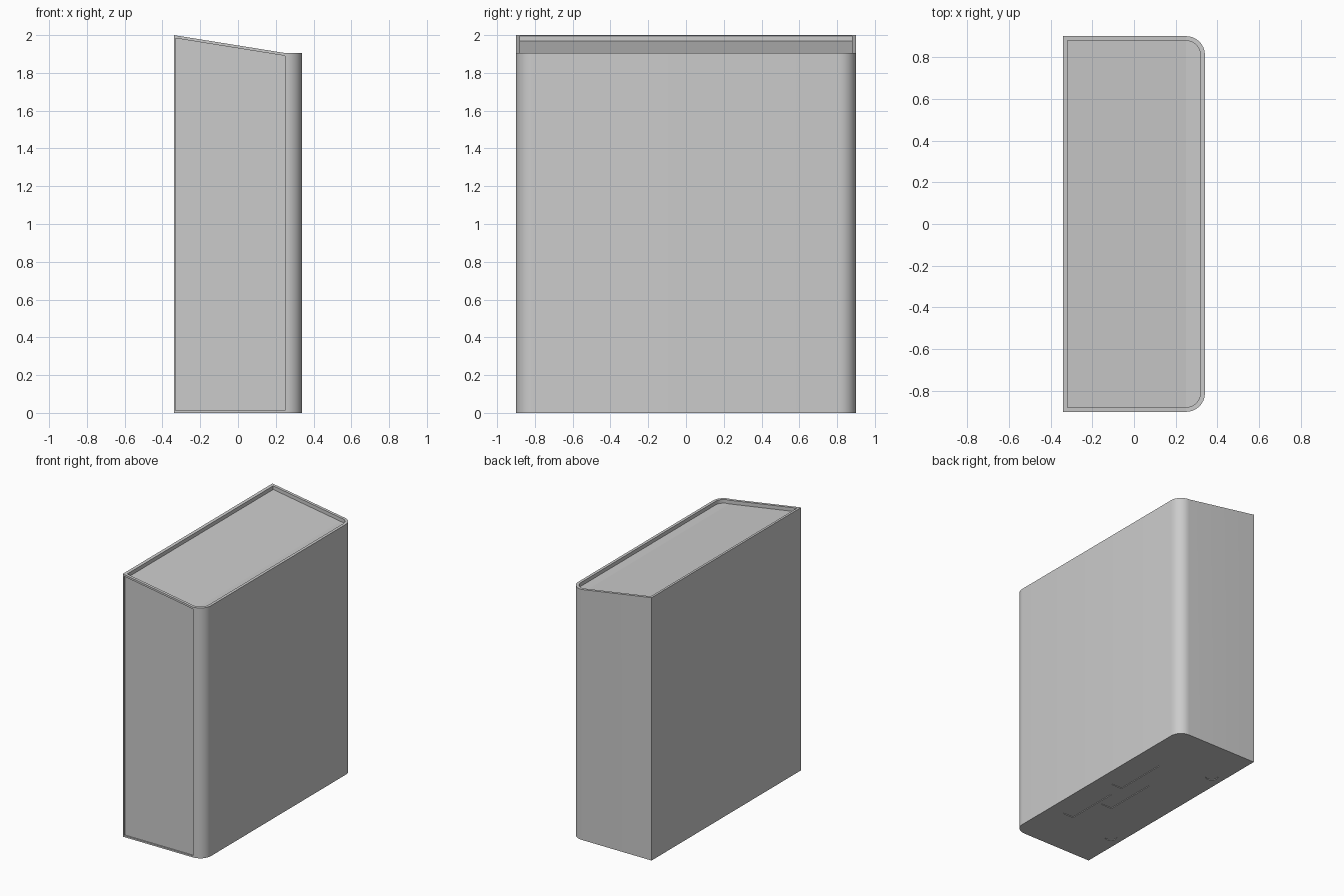
import bpy, bmesh, math

if "Cube" in bpy.data.objects:
    bpy.data.objects.remove(bpy.data.objects["Cube"])

W, D = 0.34, 0.90          # half width, half depth
FOLD = 0.25                # x where the sloped top turns flat
RIM = 0.022                # rim wall thickness


def top_z(x):
    # sloped top that levels out above the rounded corners
    return 1.905 + 0.095 * max(0.0, FOLD - x) / (FOLD + W)


def outline(inset, n=8):
    # square back corners, rounded front corners
    r = 0.09 - inset
    pts = [(-W + inset, D - inset), (-W + inset, -D + inset)]
    for sy, order in ((-1, range(n + 1)), (1, range(n, -1, -1))):
        for i in order:
            a = math.pi / 2 * i / n
            pts.append((FOLD + r * math.sin(a), sy * (D - 0.09 + r * math.cos(a))))
    return pts


def finish(bm, name):
    bmesh.ops.recalc_face_normals(bm, faces=bm.faces)
    me = bpy.data.meshes.new(name)
    bm.to_mesh(me)
    bm.free()
    ob = bpy.data.objects.new(name, me)
    bpy.context.collection.objects.link(ob)
    return ob


def prism(bm, pts, axis_to_3d, lo, hi):
    a = [bm.verts.new(axis_to_3d(p, lo)) for p in pts]
    b = [bm.verts.new(axis_to_3d(p, hi)) for p in pts]
    bm.faces.new(a)
    bm.faces.new(b[::-1])
    for i in range(len(pts)):
        j = (i + 1) % len(pts)
        bm.faces.new((a[i], b[i], b[j], a[j]))


# casing: outer wall, top rim and sunken lid
bm = bmesh.new()
outer, inner = outline(0), outline(RIM)
loops = [
    [bm.verts.new((x, y, 0)) for x, y in outer],
    [bm.verts.new((x, y, top_z(x))) for x, y in outer],
    [bm.verts.new((x, y, top_z(x))) for x, y in inner],
    [bm.verts.new((x, y, top_z(x) - 0.028)) for x, y in inner],
]
bm.faces.new(loops[0])
for lo, hi in zip(loops, loops[1:]):
    for i in range(len(lo)):
        j = (i + 1) % len(lo)
        bm.faces.new((lo[i], lo[j], hi[j], hi[i]))
lid = loops[3]
bm.faces.new((lid[0], lid[1], lid[2], lid[-1]))
bm.faces.new(lid[2:])
casing = finish(bm, "casing")

# cutters: front side panel, three slots and two screw holes underneath
bm = bmesh.new()
x0 = -W + 0.01
panel = [(x0, 0.012), (FOLD, 0.012), (FOLD, top_z(FOLD) - 0.015), (x0, top_z(x0) - 0.015)]
prism(bm, panel, lambda p, t: (p[0], t, p[1]), -D - 0.05, -D + 0.01)
flat = lambda p, t: (p[0], p[1], t)
for xa, xb, ya, yb in ((0.13, 0.22, -0.51, -0.09), (0.13, 0.22, 0.02, 0.43),
                       (0.005, 0.098, -0.24, 0.17)):
    prism(bm, [(xa, ya), (xb, ya), (xb, yb), (xa, yb)], flat, -0.05, 0.005)
for y in (-0.55, 0.55):
    ring = [(-0.25 + 0.043 * math.cos(k * math.pi / 12),
             y + 0.043 * math.sin(k * math.pi / 12)) for k in range(24)]
    prism(bm, ring, flat, -0.05, 0.005)
cutter = finish(bm, "recess_cutter")
cutter.hide_render = True

mod = casing.modifiers.new("recesses", 'BOOLEAN')
mod.operation = 'DIFFERENCE'
mod.solver = 'EXACT'
mod.object = cutter
bpy.context.view_layer.objects.active = casing
casing.select_set(True)
bpy.ops.object.modifier_apply(modifier=mod.name)
bpy.data.objects.remove(cutter)

# smooth rounded corners, flat lid and rim
bpy.ops.object.shade_smooth_by_angle(angle=math.radians(25))
for p in casing.data.polygons:
    if abs(p.normal.z) > 0.5:
        p.use_smooth = False
